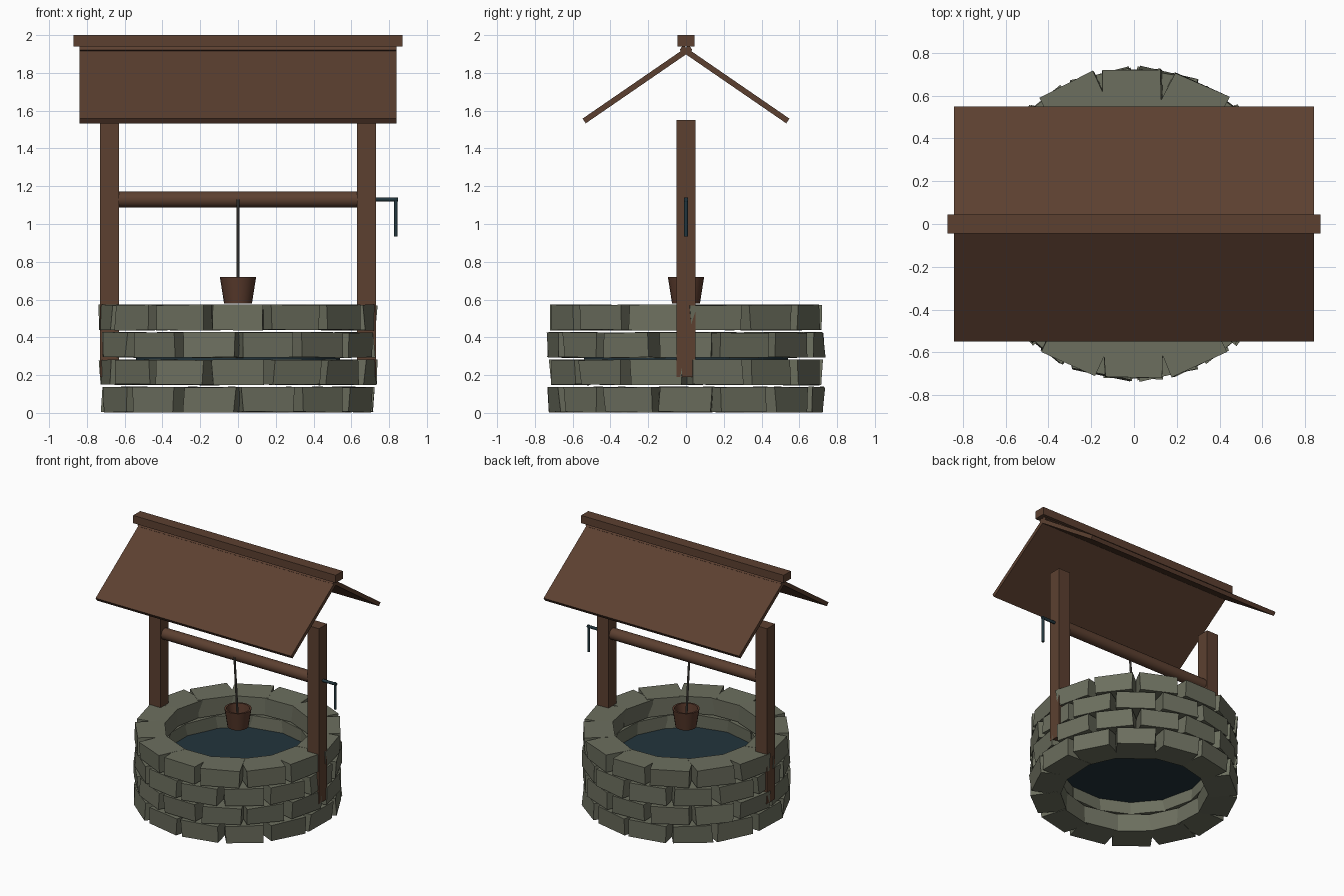
import bpy, bmesh, math, random
from mathutils import Vector, Matrix

random.seed(4)
if "Cube" in bpy.data.objects:
    bpy.data.objects.remove(bpy.data.objects["Cube"])


def material(name, rgb):
    m = bpy.data.materials.new(name)
    m.use_nodes = True
    m.diffuse_color = (*rgb, 1)
    m.node_tree.nodes["Principled BSDF"].inputs["Base Color"].default_value = (*rgb, 1)
    return m


wood = material("brown wood", (0.107, 0.051, 0.030))
stone = material("grey stone", (0.15, 0.158, 0.113))
water_mat = material("dark water", (0.016, 0.034, 0.045))
iron = material("dark iron", (0.016, 0.036, 0.046))
rope_mat = material("grey rope", (0.10, 0.09, 0.075))
bucket_mat = material("red brown wood", (0.10, 0.042, 0.025))


def finish(name, bm, mat, smooth=False):
    mesh = bpy.data.meshes.new(name)
    bm.to_mesh(mesh)
    bm.free()
    ob = bpy.data.objects.new(name, mesh)
    bpy.context.collection.objects.link(ob)
    mesh.materials.append(mat)
    if smooth:
        bpy.ops.object.select_all(action='DESELECT')
        ob.select_set(True)
        bpy.context.view_layer.objects.active = ob
        bpy.ops.object.shade_smooth_by_angle(angle=math.radians(40))
    return ob


def add_box(bm, centre, size, rot=Matrix()):
    mat = Matrix.Translation(centre) @ rot @ Matrix.Diagonal((*size, 1))
    return bmesh.ops.create_cube(bm, size=1, matrix=mat)["verts"]


def box(name, centre, size, mat, rot=Matrix()):
    bm = bmesh.new()
    add_box(bm, centre, size, rot)
    return finish(name, bm, mat)


def rod(name, a, b, r1, r2, mat, sides=16, caps=True):
    a, b = Vector(a), Vector(b)
    d = b - a
    m = Matrix.Translation((a + b) / 2) @ d.to_track_quat('Z', 'Y').to_matrix().to_4x4()
    bm = bmesh.new()
    bmesh.ops.create_cone(bm, cap_ends=caps, segments=sides, radius1=r1,
                          radius2=r2, depth=d.length, matrix=m)
    return finish(name, bm, mat, True)


# Four staggered rings of slightly uneven stone blocks
COUNT = 14
step = math.tau / COUNT
for row in range(4):
    bm = bmesh.new()
    for i in range(COUNT):
        angle = (i + 0.5 * (row % 2)) * step + random.uniform(-0.012, 0.012)
        rot = Matrix.Rotation(angle, 4, 'Z')
        centre = rot @ Vector((0.613, 0, 0.07 + 0.145 * row))
        for v in add_box(bm, centre, (0.212, 0.275, 0.132), rot):
            v.co += Vector([random.uniform(-k, k) for k in (0.009, 0.009, 0.003)])
    finish(f"stone_ring_{row + 1}", bm, stone)

# Water inside the shaft
rod("water", (0, 0, 0.24), (0, 0, 0.33), 0.54, 0.54, water_mat, 32)

# Posts
for side, s in (("left", 1), ("right", -1)):
    box(f"{side}_post", (s * 0.68, 0, 0.87), (0.1, 0.1, 1.36), wood)

# Roof panels, crossing slightly under the ridge cap
slope = math.radians(34.5)
for side, s in (("front", -1), ("back", 1)):
    rot = Matrix.Rotation(-s * slope, 4, 'X')
    along = rot @ Vector((0, s, 0))
    centre = Vector((0, 0, 1.916)) + along * 0.312
    box(f"{side}_roof_panel", centre, (1.68, 0.685, 0.03), wood, rot)
box("ridge_cap", (0, 0, 1.97), (1.74, 0.088, 0.06), wood)

# Winding axle and crank
rod("axle", (-0.65, 0, 1.13), (0.65, 0, 1.13), 0.043, 0.043, wood, 20)
rod("crank_arm", (0.7, 0, 1.13), (0.846, 0, 1.13), 0.011, 0.011, iron, 10)
rod("crank_handle", (0.836, 0, 1.14), (0.836, 0, 0.935), 0.01, 0.01, iron, 10)

# Rope hanging off the front of the axle
rod("rope", (0, -0.043, 1.13), (0, 0, 0.6), 0.008, 0.008, rope_mat, 8)

# Open bucket
bm = bmesh.new()
rings = []
for r, z in ((0.074, 0.58), (0.096, 0.72), (0.082, 0.72), (0.064, 0.6)):
    c = bmesh.ops.create_circle(bm, segments=20, radius=r,
                                matrix=Matrix.Translation((0, 0, z)))["verts"]
    rings.append(c)
for lower, upper in zip(rings, rings[1:]):
    for i in range(20):
        j = (i + 1) % 20
        bm.faces.new((lower[i], lower[j], upper[j], upper[i]))
bm.faces.new(rings[0])
bm.faces.new(rings[-1])
bmesh.ops.recalc_face_normals(bm, faces=bm.faces)
finish("bucket", bm, bucket_mat, True)
